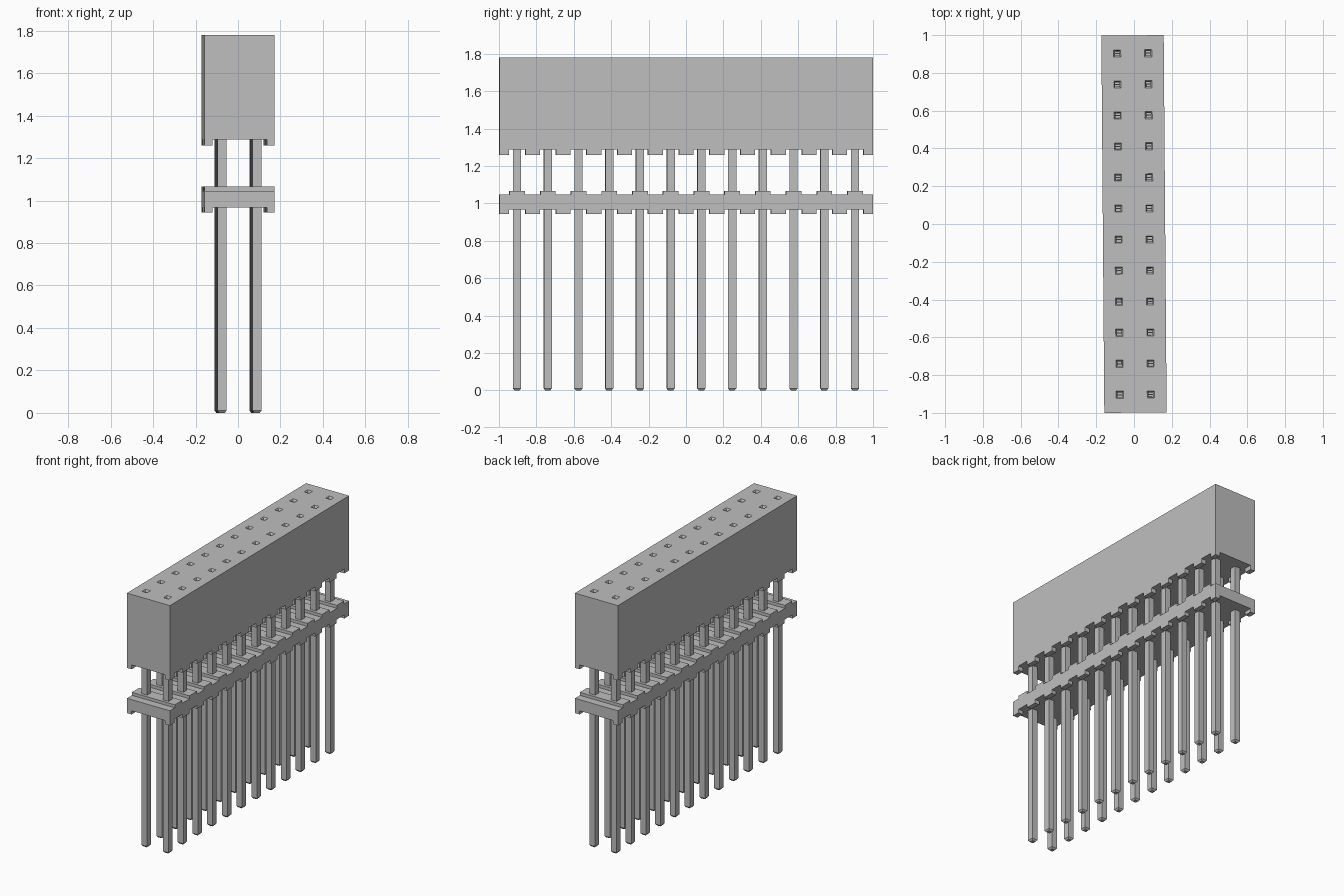
import bpy
import bmesh
from mathutils import Matrix, Vector

if "Cube" in bpy.data.objects:
    bpy.data.objects.remove(bpy.data.objects["Cube"])

PITCH, ROWS = 0.1643, 12
HALF_X, HALF_Y = 0.165, 0.9987
PIN, NOTCH = 0.043, 0.086          # pin thickness, gap around each pin
YAW = 0.0078                       # the whole part sits slightly turned
PIN_X = (-PITCH / 2, PITCH / 2)
PIN_Y = [(i - (ROWS - 1) / 2) * PITCH for i in range(ROWS)]

grey = bpy.data.materials.new("light grey")
grey.use_nodes = True
grey.diffuse_color = (0.52, 0.52, 0.52, 1)
grey.node_tree.nodes["Principled BSDF"].inputs["Base Color"].default_value = (0.52, 0.52, 0.52, 1)


def finish(bm, name):
    """Turn a bmesh into a flat shaded grey object."""
    bmesh.ops.recalc_face_normals(bm, faces=bm.faces[:])
    mesh = bpy.data.meshes.new(name)
    bm.to_mesh(mesh)
    bm.free()
    mesh.materials.append(grey)
    obj = bpy.data.objects.new(name, mesh)
    obj.rotation_euler.z = YAW
    bpy.context.collection.objects.link(obj)
    return obj


def box(bm, x0, x1, y0, y1, z0, z1):
    centre = Vector(((x0 + x1) / 2, (y0 + y1) / 2, (z0 + z1) / 2))
    size = Matrix.Diagonal((x1 - x0, y1 - y0, z1 - z0, 1))
    return bmesh.ops.create_cube(bm, size=1, matrix=Matrix.Translation(centre) @ size)["verts"]


def add_feet(bm, z0, z1):
    """Standoff feet along both long edges, between the pins."""
    edges = [-HALF_Y] + [y + s * NOTCH / 2 for y in PIN_Y for s in (-1, 1)] + [HALF_Y]
    for y0, y1 in zip(edges[::2], edges[1::2]):
        for side in (-1, 1):
            xa, xb = sorted((side * HALF_X, side * (HALF_X - 0.036)))
            box(bm, xa, xb, y0, y1, z0, z1)


# Socket housing: a top grid with one cell per contact, sunk into funnel holes
bm = bmesh.new()
bmesh.ops.create_grid(bm, x_segments=2, y_segments=ROWS, size=1,
                      matrix=Matrix.Translation((0, 0, 1.78))
                      @ Matrix.Diagonal((PITCH, PITCH * ROWS / 2, 1, 1)))
cells = bm.faces[:]
rim = [e for e in bm.edges if e.is_boundary]
walls = bmesh.ops.extrude_edge_only(bm, edges=rim)["geom"]
for v in walls:
    if isinstance(v, bmesh.types.BMVert):
        v.co.z = 1.288
bmesh.ops.contextual_create(bm, geom=[e for e in walls if isinstance(e, bmesh.types.BMEdge)])
for border, sink in (((PITCH - 0.038) / 2, 0), (0.007, 0.012), (0.0005, 0.12)):
    bmesh.ops.inset_individual(bm, faces=cells, thickness=border, use_even_offset=True)
    for v in {v for f in cells for v in f.verts}:
        v.co.z -= sink
for v in bm.verts:                 # stretch the rim to the full outline
    if abs(v.co.y) > PITCH * ROWS / 2 - 0.001:
        v.co.y = HALF_Y if v.co.y > 0 else -HALF_Y
    if abs(v.co.x) > PITCH - 0.001:
        v.co.x = HALF_X if v.co.x > 0 else -HALF_X
add_feet(bm, 1.258, 1.288)
finish(bm, "socket_housing")

# Spring contacts inside the holes
bm = bmesh.new()
for x in PIN_X:
    for y in PIN_Y:
        box(bm, x - 0.0115, x + 0.0115, y - 0.003, y + 0.003, 1.66, 1.765)
finish(bm, "spring_contacts")

# Spacer strip: plate, cross ribs at every pin pair, feet below
bm = bmesh.new()
box(bm, -HALF_X, HALF_X, -HALF_Y, HALF_Y, 0.968, 1.046)
for y in PIN_Y:
    box(bm, -HALF_X, HALF_X, y - 0.041, y + 0.041, 1.046, 1.067)
add_feet(bm, 0.943, 0.968)
finish(bm, "spacer_strip")

# Pins with slightly tapered tips
bm = bmesh.new()
for x in PIN_X:
    for y in PIN_Y:
        h = PIN / 2
        box(bm, x - h, x + h, y - h, y + h, 0.011, 1.30)
        tip = box(bm, x - h, x + h, y - h, y + h, 0.0, 0.011)
        for v in tip:
            if v.co.z < 0.005:
                v.co.x = x + (v.co.x - x) * 0.6
                v.co.y = y + (v.co.y - y) * 0.6
finish(bm, "pins")
